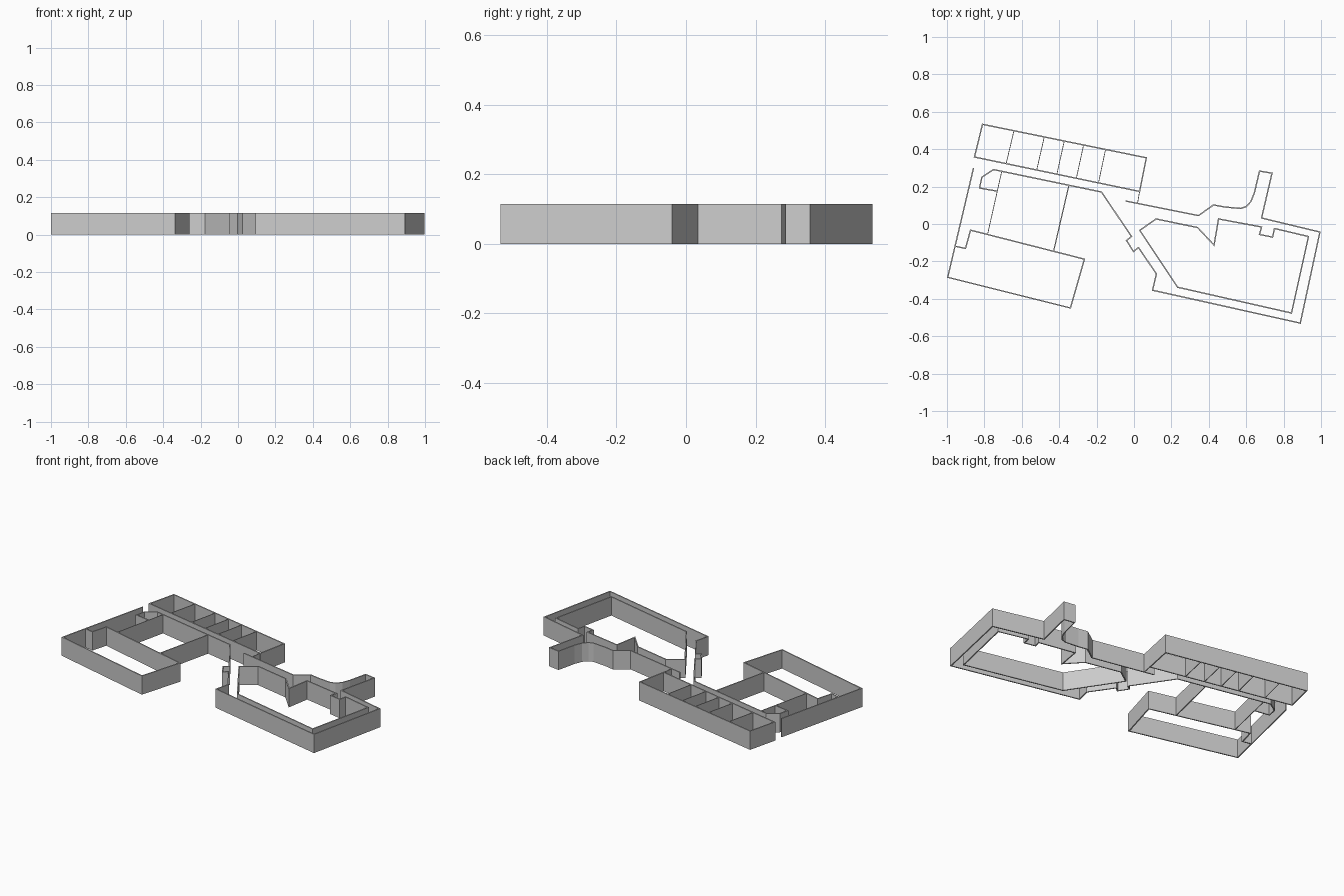
import bpy, bmesh
from mathutils import Vector

if "Cube" in bpy.data.objects:
    bpy.data.objects.remove(bpy.data.objects["Cube"])

H = 0.115          # wall height
OUTER = 0.007      # main wall thickness
THIN = 0.004       # partition thickness


def wall(name, pts, t=OUTER, closed=False):
    """Mitred wall of constant thickness following a plan polyline."""
    p = [Vector(q) for q in pts]
    n = len(p)
    left, right = [], []
    for i in range(n):
        a = p[i] - p[i - 1] if (closed or i > 0) else p[1] - p[0]
        b = p[(i + 1) % n] - p[i] if (closed or i < n - 1) else a
        na = Vector((-a.y, a.x)).normalized()
        nb = Vector((-b.y, b.x)).normalized()
        m = (na + nb).normalized()
        off = m * (t / 2 / max(m.dot(na), 0.3))
        left.append(p[i] + off)
        right.append(p[i] - off)
    bm = bmesh.new()
    rings = [[bm.verts.new((q.x, q.y, z)) for q, z in
              ((left[i], 0), (right[i], 0), (right[i], H), (left[i], H))]
             for i in range(n)]
    for i in range(n if closed else n - 1):
        r, s = rings[i], rings[(i + 1) % n]
        for k in range(4):
            bm.faces.new((r[k], r[(k + 1) % 4], s[(k + 1) % 4], s[k]))
    if not closed:
        bm.faces.new(rings[0])
        bm.faces.new(rings[-1])
    bmesh.ops.recalc_face_normals(bm, faces=bm.faces)
    me = bpy.data.meshes.new(name)
    bm.to_mesh(me)
    bm.free()
    ob = bpy.data.objects.new(name, me)
    bpy.context.collection.objects.link(ob)
    return ob


# North row of rooms: outer shell and five dividing walls
nw, ne = Vector((-0.81, 0.533)), Vector((0.066, 0.354))
sw, se = Vector((-0.853, 0.358)), Vector((0.03, 0.174))
wall("north_block_shell", [nw, ne, se, sw], closed=True)
for i, f in enumerate((0.192, 0.377, 0.499, 0.617, 0.751)):
    wall(f"north_partition_{i + 1}", [nw.lerp(ne, f), sw.lerp(se, f)], THIN)
wall("link_stub", [(0.03, 0.174), (0.019, 0.112)], THIN)

# Continuous wall: entry corridor, curved side exit, east wing, small porch, long corridor
wall("east_and_corridor_wall", [
    (-0.045, 0.123), (0.345, 0.045), (0.425, 0.102), (0.484, 0.091), (0.57, 0.083),
    (0.60, 0.093), (0.625, 0.12), (0.644, 0.168), (0.671, 0.283), (0.738, 0.272),
    (0.682, 0.032), (0.994, -0.043), (0.889, -0.53), (0.099, -0.354), (0.12, -0.267),
    (0.024, -0.126), (-0.003, -0.147), (-0.04, -0.088), (-0.013, -0.067),
    (-0.174, 0.171), (-0.751, 0.291), (-0.813, 0.251), (-0.826, 0.192), (-0.733, 0.176)])

# East wing inner ring
wall("east_inner_wall", [
    (0.031, -0.034), (0.118, 0.027), (0.34, -0.019), (0.428, -0.113), (0.452, 0.027),
    (0.682, -0.016), (0.671, -0.056), (0.741, -0.07), (0.751, -0.024),
    (0.933, -0.067), (0.842, -0.476), (0.233, -0.338)], closed=True)

# South-west hall and its recess
wall("west_hall_wall", [
    (-0.858, 0.299), (-0.996, -0.285), (-0.34, -0.449), (-0.265, -0.188),
    (-0.874, -0.033), (-0.901, -0.131), (-0.96, -0.118)])

# Courtyard cross walls
wall("courtyard_wall_west", [(-0.707, 0.282), (-0.783, -0.056)], THIN)
wall("courtyard_wall_east", [(-0.348, 0.207), (-0.43, -0.146)], 0.006)
